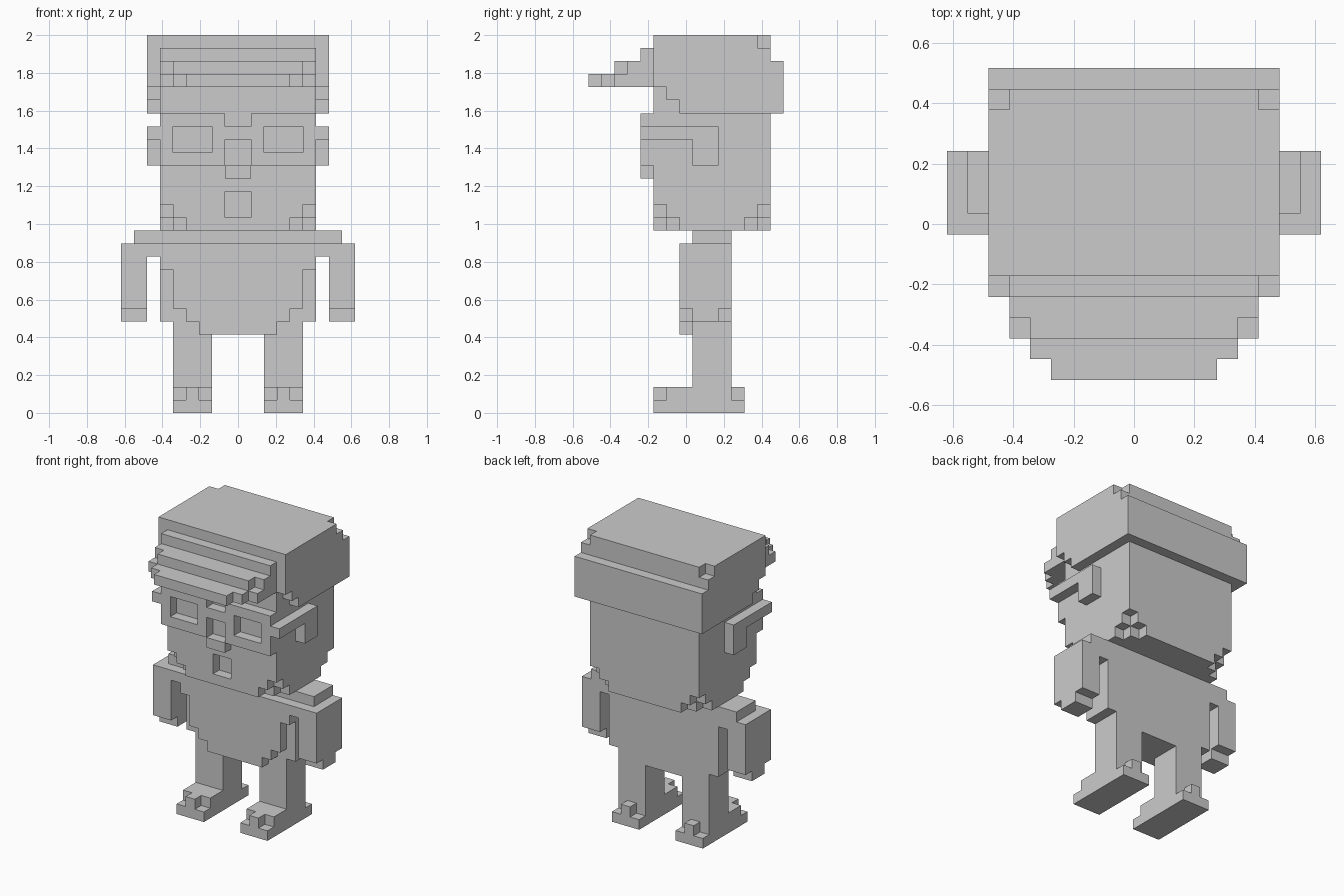
import bpy, bmesh, math

cube = bpy.data.objects.get("Cube")
if cube:
    bpy.data.objects.remove(cube, do_unlink=True)

UNIT = 2 / 29  # edge of one block

grey = bpy.data.materials.new("plain_grey")
grey.use_nodes = True
colour = (0.6, 0.6, 0.6, 1)
grey.diffuse_color = colour
grey.node_tree.nodes["Principled BSDF"].inputs["Base Color"].default_value = colour

parts = {}
taken = set()


def cells(boxes, side):
    """Blocks inside boxes (x0, x1, y0, y1, z0, z1), x measured outward from the middle."""
    out = set()
    for x0, x1, y0, y1, z0, z1 in boxes:
        for x in range(x0, x1):
            for y in range(y0, y1):
                for z in range(z0, z1):
                    if side != "right":
                        out.add((x, y, z))
                    if side != "left":
                        out.add((-1 - x, y, z))
    return out


def part(name, boxes, cuts=(), side="both"):
    solid = cells(boxes, side) - cells(cuts, side) - taken
    taken.update(solid)
    parts[name] = solid


def pair(name, boxes):
    for side in ("left", "right"):
        part(side + "_" + name, boxes, side=side)


def build(name, solid):
    """Skin the exposed block sides and merge flat areas."""
    bm = bmesh.new()
    verts = {}

    def vert(p):
        if p not in verts:
            verts[p] = bm.verts.new((p[0] * UNIT, (p[1] - 0.5) * UNIT, p[2] * UNIT))
        return verts[p]

    for cell in sorted(solid):
        for axis in range(3):
            b, c = (axis + 1) % 3, (axis + 2) % 3
            for step in (-1, 1):
                near = list(cell)
                near[axis] += step
                if tuple(near) in taken:
                    continue
                ring = []
                for db, dc in ((0, 0), (1, 0), (1, 1), (0, 1)):
                    p = list(cell)
                    p[axis] += step > 0
                    p[b] += db
                    p[c] += dc
                    ring.append(vert(tuple(p)))
                bm.faces.new(ring if step > 0 else ring[::-1])
    bmesh.ops.dissolve_limit(bm, angle_limit=math.radians(1),
                             verts=bm.verts[:], edges=bm.edges[:])
    mesh = bpy.data.meshes.new(name)
    bm.to_mesh(mesh)
    bm.free()
    mesh.materials.append(grey)
    bpy.context.collection.objects.link(bpy.data.objects.new(name, mesh))


# Cap: crown with stepped sides, thick back band, clipped rear corners
part("cap_crown",
     [(0, 7, -2, 7, 25, 29), (0, 7, -1, 7, 24, 25), (0, 7, 0, 7, 23, 24)],
     cuts=[(6, 7, 6, 7, 28, 29)])
part("cap_back_band", [(0, 7, 7, 8, 23, 27)])
part("cap_brim",
     [(0, 6, -3, -2, 27, 28),
      (0, 6, -4, -2, 26, 27), (0, 5, -5, -4, 26, 27),
      (0, 6, -5, -2, 25, 26), (0, 5, -6, -5, 25, 26), (0, 4, -7, -6, 25, 26)])

# Head: recessed mouth, chin and nape corners stepped away
corner_cuts = []
for y, inward in ((-2, 1), (6, -1)):
    for dx, dy, dz in ((0, 0, 0), (1, 0, 0), (0, 1, 0), (0, 0, 1)):
        x, yy, z = 5 - dx, y + inward * dy, 14 + dz
        corner_cuts.append((x, x + 1, yy, yy + 1, z, z + 1))
part("head", [(0, 6, -2, 7, 14, 25)],
     cuts=corner_cuts + [(0, 1, -2, -1, 15, 17)])
part("nose", [(0, 1, -3, -2, 18, 19)])

# Glasses: frame with lens, bridge and nose openings, then the side arms
part("glasses_frame", [(0, 6, -3, -2, 19, 23)],
     cuts=[(2, 5, -3, -2, 20, 22), (0, 1, -3, -2, 22, 23), (0, 1, -3, -2, 19, 21)])
pair("glasses_arm", [(6, 7, -3, 3, 21, 22), (6, 7, 1, 3, 19, 21)])

# Body: shoulders, back slab and rounded belly
part("shoulders", [(0, 8, 1, 4, 13, 14), (0, 7, 0, 4, 12, 13)])
part("torso", [(0, 6, 1, 4, 7, 12), (0, 3, 1, 4, 6, 7)])
part("belly", [(0, 6, 0, 1, 11, 12), (0, 5, 0, 1, 8, 11),
               (0, 4, 0, 1, 7, 8), (0, 3, 0, 1, 6, 7)])

# Limbs
pair("arm", [(7, 9, 0, 4, 8, 13)])
pair("hand", [(7, 9, 1, 3, 7, 8)])
pair("leg", [(2, 5, 1, 4, 2, 7)])
pair("foot", [(2, 5, -2, 5, 0, 1), (2, 5, -1, 4, 1, 2), (3, 4, -2, 5, 1, 2)])

for name, solid in parts.items():
    build(name, solid)
